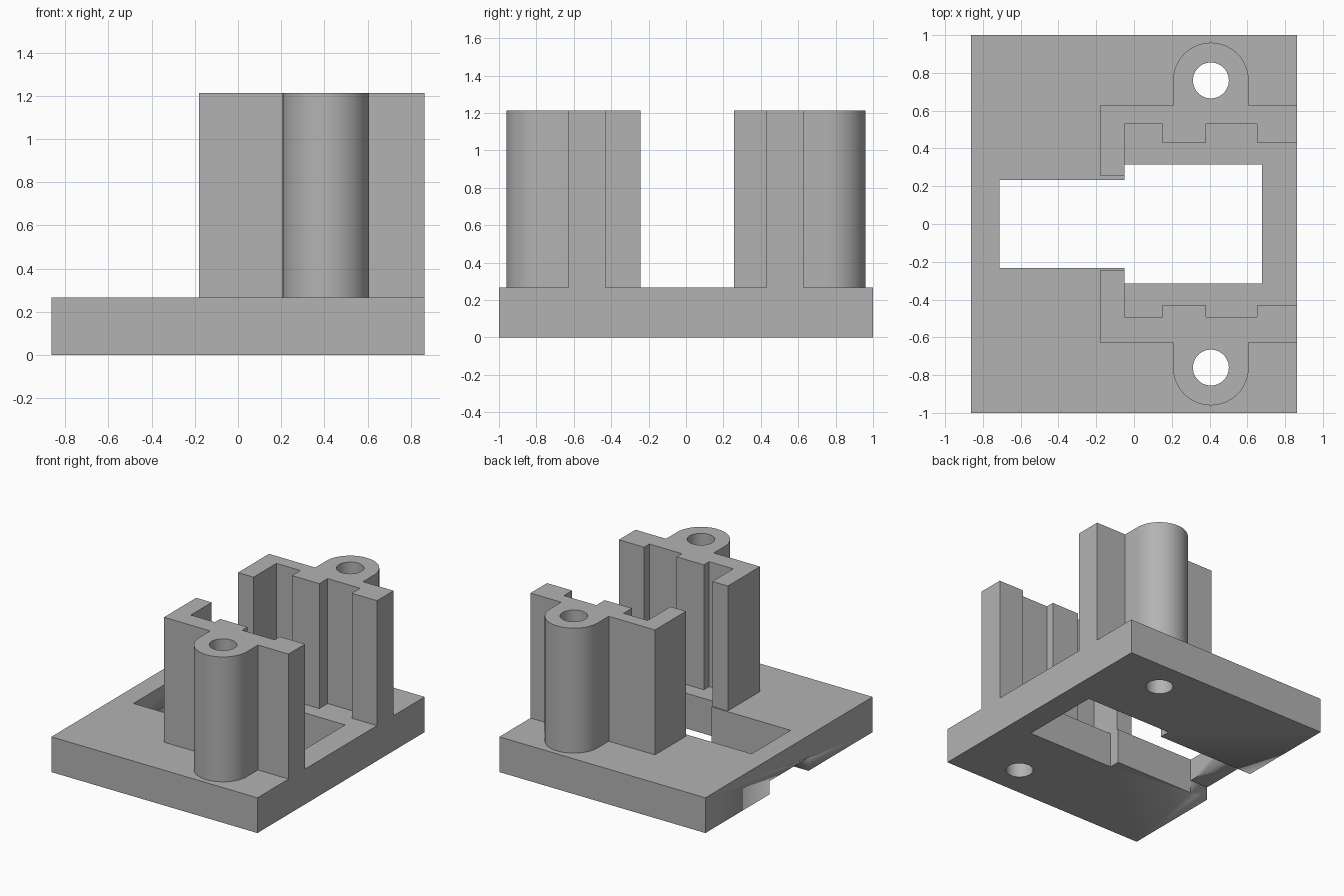
import bpy, bmesh, math
from mathutils import Vector

HALF_X, HALF_Y = 0.863, 1.0
PLATE_TOP, POST_TOP = 0.267, 1.213
BOSS_X, BOSS_Y, BOSS_R, BORE_R = 0.407, 0.76, 0.2, 0.095

cube = bpy.data.objects.get("Cube")
if cube:
    bpy.data.objects.remove(cube, do_unlink=True)

grey = bpy.data.materials.new("plain_grey")
grey.use_nodes = True
colour = (0.45, 0.45, 0.45, 1)
grey.diffuse_color = colour
grey.node_tree.nodes["Principled BSDF"].inputs["Base Color"].default_value = colour


def arc(x, y, r, start, end, steps):
    """Points along a circular arc, angles in degrees."""
    angles = [math.radians(start + (end - start) * i / steps) for i in range(steps + 1)]
    return [(x + r * math.cos(a), y + r * math.sin(a)) for a in angles]


def prism(name, loops, z0, z1):
    """Extrude an outline, with any inner loops as holes, from z0 to z1."""
    bm = bmesh.new()
    edges = []
    for loop in loops:
        verts = [bm.verts.new((x, y, z0)) for x, y in loop]
        edges += [bm.edges.new((v, verts[i - 1])) for i, v in enumerate(verts)]
    bmesh.ops.triangle_fill(bm, edges=edges, use_beauty=True, normal=(0, 0, 1))
    top = bmesh.ops.extrude_face_region(bm, geom=bm.faces[:], use_keep_orig=True)["geom"]
    bmesh.ops.translate(bm, vec=Vector((0, 0, z1 - z0)),
                        verts=[g for g in top if isinstance(g, bmesh.types.BMVert)])
    bmesh.ops.recalc_face_normals(bm, faces=bm.faces[:])
    mesh = bpy.data.meshes.new(name)
    bm.to_mesh(mesh)
    bm.free()
    mesh.materials.append(grey)
    obj = bpy.data.objects.new(name, mesh)
    bpy.context.collection.objects.link(obj)
    bpy.ops.object.select_all(action="DESELECT")
    obj.select_set(True)
    bpy.context.view_layer.objects.active = obj
    bpy.ops.object.shade_smooth_by_angle(angle=math.radians(30))
    return obj


def bore(side):
    return arc(BOSS_X, side * BOSS_Y, BORE_R, 0, 360, 48)[:-1]


def post(name, side, lip_y, recess_y):
    """Upright guide wall with a hooked end, recesses and a bored boss."""
    wall_in, wall_out = 0.43, 0.628
    outline = [(-0.18, lip_y), (-0.05, lip_y),
               (-0.05, recess_y), (0.152, recess_y), (0.152, wall_in),
               (0.38, wall_in), (0.38, recess_y), (0.652, recess_y),
               (0.652, wall_in), (HALF_X, wall_in), (HALF_X, wall_out),
               (BOSS_X + BOSS_R, wall_out)]
    outline += arc(BOSS_X, BOSS_Y, BOSS_R, 0, 180, 32)
    outline += [(BOSS_X - BOSS_R, wall_out), (-0.18, wall_out)]
    return prism(name, [[(x, side * y) for x, y in outline], bore(side)],
                 PLATE_TOP, POST_TOP)


# Base plate with stepped opening and two through bores
corners = [(-HALF_X, -HALF_Y), (HALF_X, -HALF_Y), (HALF_X, HALF_Y), (-HALF_X, HALF_Y)]
half_slot = [(-0.713, 0.233), (-0.05, 0.233), (-0.05, 0.315), (0.677, 0.315)]
slot = half_slot + [(x, -y) for x, y in reversed(half_slot)]
plate = prism("base_plate", [corners, slot, bore(1), bore(-1)], 0, PLATE_TOP)

# Channel under the plate from the opening to the right edge
channel = prism("channel_cutter", [[(-1, -0.233), (-0.6, -0.233),
                                    (-0.6, 0.233), (-1, 0.233)]], -0.1, 0.1)
channel.hide_render = True
cut = plate.modifiers.new("channel", "BOOLEAN")
cut.operation = "DIFFERENCE"
cut.solver = "EXACT"
cut.object = channel
bpy.context.view_layer.objects.active = plate
bpy.ops.object.modifier_apply(modifier=cut.name)
bpy.data.objects.remove(channel, do_unlink=True)

# Posts on either side of the opening
post("back_post", 1, 0.257, 0.53)
post("front_post", -1, 0.243, 0.493)
